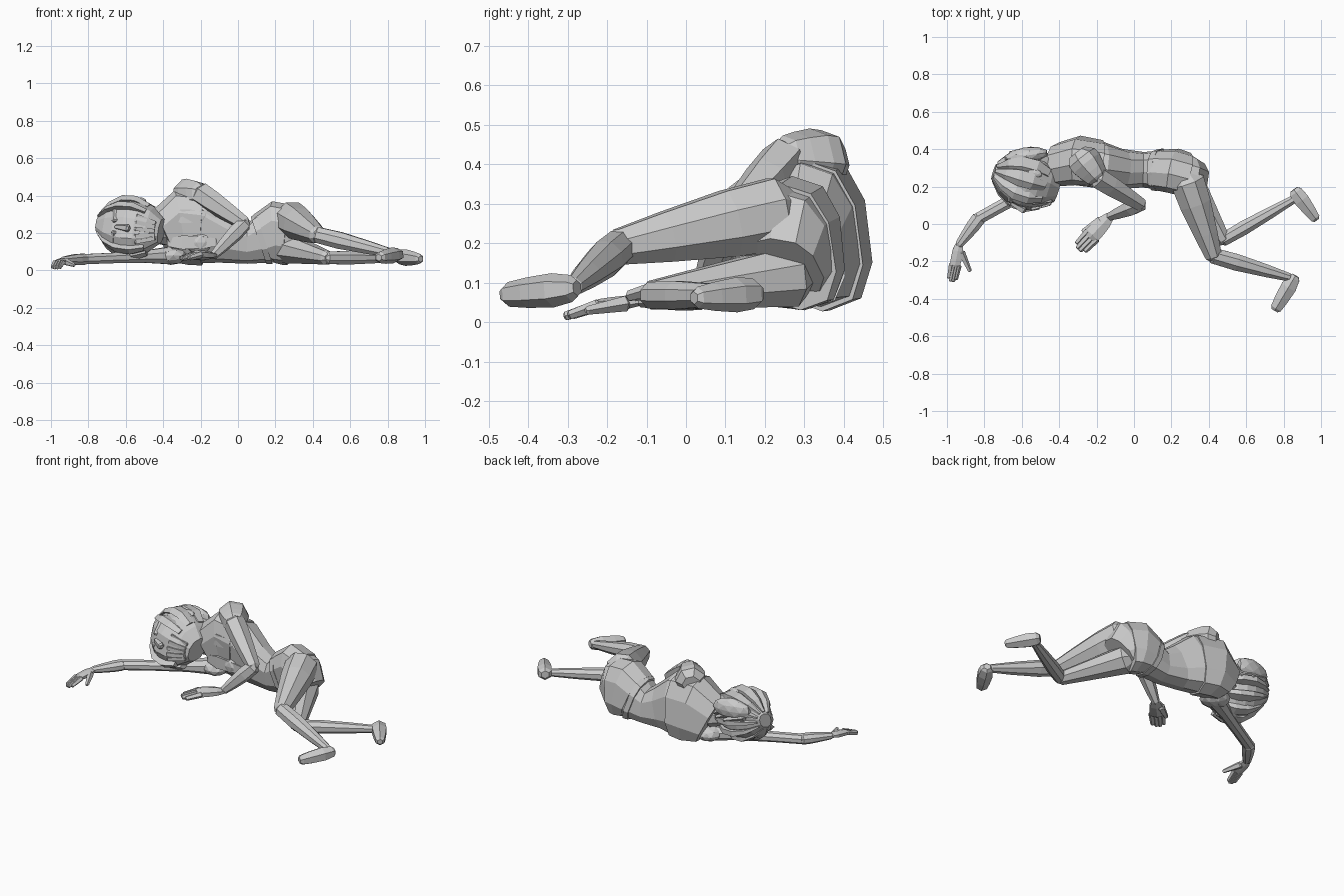
import bpy, bmesh
from math import sin, cos, pi, radians, copysign
from mathutils import Vector, Matrix

default = bpy.data.objects.get("Cube")
if default:
    bpy.data.objects.remove(default, do_unlink=True)

UP = Vector((0, 0, 1))


def add_object(name, bm):
    bmesh.ops.recalc_face_normals(bm, faces=bm.faces)
    mesh = bpy.data.meshes.new(name)
    bm.to_mesh(mesh)
    bm.free()
    bpy.context.collection.objects.link(bpy.data.objects.new(name, mesh))


def loft(name, stations, sides=8, lean=0, roundness=1):
    """Faceted tube through stations of (centre, half width, half height)."""
    bm = bmesh.new()
    centres = [station[0] for station in stations]
    last = len(centres) - 1
    rings = []
    for i, (centre, width, height) in enumerate(stations):
        tangent = (centres[min(i + 1, last)] - centres[max(i - 1, 0)]).normalized()
        side = tangent.cross(UP).normalized()
        rise = side.cross(tangent) + side * lean
        grow = 1 / cos(pi / sides) ** roundness
        ring = []
        for k in range(sides):
            angle = 2 * pi * (k + .5) / sides
            across, along = [copysign(abs(v) ** roundness, v) * grow
                             for v in (cos(angle), sin(angle))]
            ring.append(bm.verts.new(centre + side * width * across + rise * height * along))
        rings.append(ring)
    for ring, following in zip(rings, rings[1:]):
        for k in range(sides):
            n = (k + 1) % sides
            bm.faces.new((ring[k], ring[n], following[n], following[k]))
    bm.faces.new(rings[0])
    bm.faces.new(rings[-1])
    add_object(name, bm)


def limb(name, start, end, start_radius, end_radius, muscle=0, flat=1, sides=8):
    """Tapered segment with a muscle bulge and rounded ends."""
    start, end = Vector(start), Vector(end)
    ahead = (end - start).normalized()
    stations = [(start - ahead * start_radius * .5, start_radius * .6)]
    for t in (0, .3, .7, 1):
        radius = start_radius + (end_radius - start_radius) * t
        stations.append((start.lerp(end, t), radius + muscle * sin(pi * t ** .7)))
    stations.append((end + ahead * end_radius * .5, end_radius * .6))
    loft(name, [(centre, r, r * flat) for centre, r in stations], sides)


def blob(name, centre, size, turn=0):
    """Low-poly ellipsoid."""
    bm = bmesh.new()
    bmesh.ops.create_icosphere(bm, subdivisions=2, radius=1)
    matrix = (Matrix.Translation(centre) @ Matrix.Rotation(radians(turn), 4, "Z")
              @ Matrix.Diagonal((*size, 1)))
    bmesh.ops.transform(bm, matrix=matrix, verts=bm.verts)
    add_object(name, bm)


def hand(name, wrist, fingertip, thumb_side, thumb_spread, breadth):
    """Palm with four fingers held together and a thumb."""
    wrist, fingertip = Vector(wrist), Vector(fingertip)
    reach = fingertip - wrist
    size = reach.length
    side = UP.cross(reach).normalized() * size
    palm_end = wrist.lerp(fingertip, .55) + UP * size * .05
    limb(name + "_palm", wrist, palm_end, size * .1, size * breadth, size * .03, .5, 6)
    for k in range(4):
        across = (k - 1.5) / 1.5
        root = palm_end + side * across * breadth * .75
        tip = fingertip + side * across * breadth * .7 - reach * .1 * abs(across)
        limb(f"{name}_finger_{k + 1}", root, tip, size * .06, size * .045, sides=5)
    root = wrist + reach * .2 + side * thumb_side * .1
    tip = wrist + reach * .62 + side * thumb_side * thumb_spread
    limb(name + "_thumb", root, tip, size * .08, size * .045, sides=5)


# Torso, lying on one side with the spine along x
def torso_station(x, y, height, swell=0):
    """Section resting on the ground, deeper where it is taller."""
    width = .06 + height * .3
    return Vector((x, y, height + .04)), width + swell, height + swell


def torso_loft(name, sections, swell=0):
    loft(name, [torso_station(*s, swell) for s in sections], 10, .12, .8)


shoulders = (-.4, .32, .14)
ribs = (-.3, .34, .19)
chest = (-.18, .32, .18)
belly = (-.06, .295, .13)
waist = (.05, .29, .1)
pelvis = (.14, .29, .13)
hips = (.21, .285, .16)
seat = (.28, .265, .15)
crotch = (.325, .25, .1)
torso_loft("torso", (shoulders, ribs, chest, belly, waist, pelvis, hips, seat, crotch))
torso_loft("jacket", (shoulders, ribs, chest), .006)
torso_loft("shorts", (pelvis, hips, seat), .005)
torso_loft("belt", ((.11, .29, .12), pelvis), .008)
for label, z in (("upper", .29), ("lower", .15)):
    blob(label + "_breast", (-.21, .245, z), (.075, .05, .065), -15)
    limb(label + "_lapel", (-.37, .24, z), (-.12, .215, z), .015, .015, .01, 1.5, 4)

# Upper arm folded in front of the chest, lower arm reaching past the head
shoulder, elbow, wrist = (-.2, .25, .41), (.035, .105, .25), (-.13, .04, .08)
limb("upper_shoulder", (-.28, .35, .4), shoulder, .08, .058, .008, sides=7)
limb("upper_side_arm", shoulder, elbow, .055, .034, .004, sides=6)
limb("upper_side_forearm", elbow, wrist, .035, .02, .008, sides=6)
hand("upper_side_hand", wrist, (-.3, -.14, .065), -1, .2, .18)

shoulder, elbow, wrist = (-.36, .29, .08), (-.83, .03, .06), (-.935, -.11, .055)
blob("lower_shoulder", shoulder, (.09, .08, .05), -30)
limb("lower_side_arm", shoulder, elbow, .055, .032, -.01, .85)
limb("lower_side_forearm", elbow, wrist, .037, .022, .004, .8)
hand("lower_side_hand", wrist, (-.975, -.31, .014), 1, .4, .13)

# Legs, both bent at the knee
knee, ankle = (.425, -.17, .19), (.83, -.285, .09)
limb("upper_side_thigh", (.285, .23, .275), knee, .09, .045, .008)
limb("upper_side_shin", knee, ankle, .042, .022, .009)
limb("upper_side_foot", (.855, -.29, .085), (.76, -.45, .07), .033, .03, .01, .9, 6)

knee, ankle = (.475, -.085, .068), (.85, .13, .068)
limb("lower_side_thigh", (.275, .26, .115), knee, .085, .04, flat=.9)
limb("lower_side_shin", knee, ankle, .035, .022, .007, .95)
limb("lower_side_foot", (.865, .17, .072), (.97, .03, .062), .036, .025, .008, .95, 6)

# Head with the crown towards -x and the face towards the front
chin, crown = Vector((-.41, .18, .21)), Vector((-.75, .28, .25))
back = (crown - chin).cross(UP).normalized()
HEAD_LEAN = .2


def skull_station(t):
    size = sin(pi * (.1 + .85 * t)) ** .7
    return chin.lerp(crown, t), size * .142, size * .152


def on_skull(t, degrees, lift=0):
    """Point on the head: zero is the upper side, a right angle is the back."""
    centre, width, height = skull_station(t)
    angle = radians(degrees)
    return (centre + back * (width + lift) * sin(angle)
            + (UP + back * HEAD_LEAN) * (height + lift) * cos(angle))


loft("head", [skull_station(i / 6) for i in range(7)], 10, HEAD_LEAN, .9)
limb("neck", (-.38, .31, .2), (-.53, .25, .22), .065, .055)
limb("nose", on_skull(.6, -90), on_skull(.4, -90, .012), .01, .018, sides=5)
for k in range(5):
    angle = -120 + k * 15
    limb(f"mouth_strip_{k + 1}", on_skull(.05, angle), on_skull(.3, angle),
         .01, .01, sides=4)
for label, turn in (("upper", 1), ("lower", -1)):
    limb(label + "_brow", on_skull(.63, -90 + turn * 12), on_skull(.67, -90 + turn * 45),
         .014, .01, sides=5)
    blob(label + "_ear", on_skull(.4, 90 - turn * 80), (.04, .025, .018), -15)

# Hair: locks from crown to nape, a long bun and loose tufts
for k in range(9):
    angle = -40 + k * 32.5
    loft(f"hair_lock_{k + 1}", [
        (on_skull(t, angle), .035 * sin(pi * t) + .006, .018 * sin(pi * t) + .004)
        for t in (.2, .4, .6, .8, .97)], 5)
blob("hair_bun", on_skull(.6, 58), (.12, .045, .065), 8)
for k in range(3):
    limb(f"hair_tuft_{k + 1}", on_skull(.8 - k * .2, 70),
         on_skull(.55 - k * .2, 85, .035), .025, .008, sides=5)
